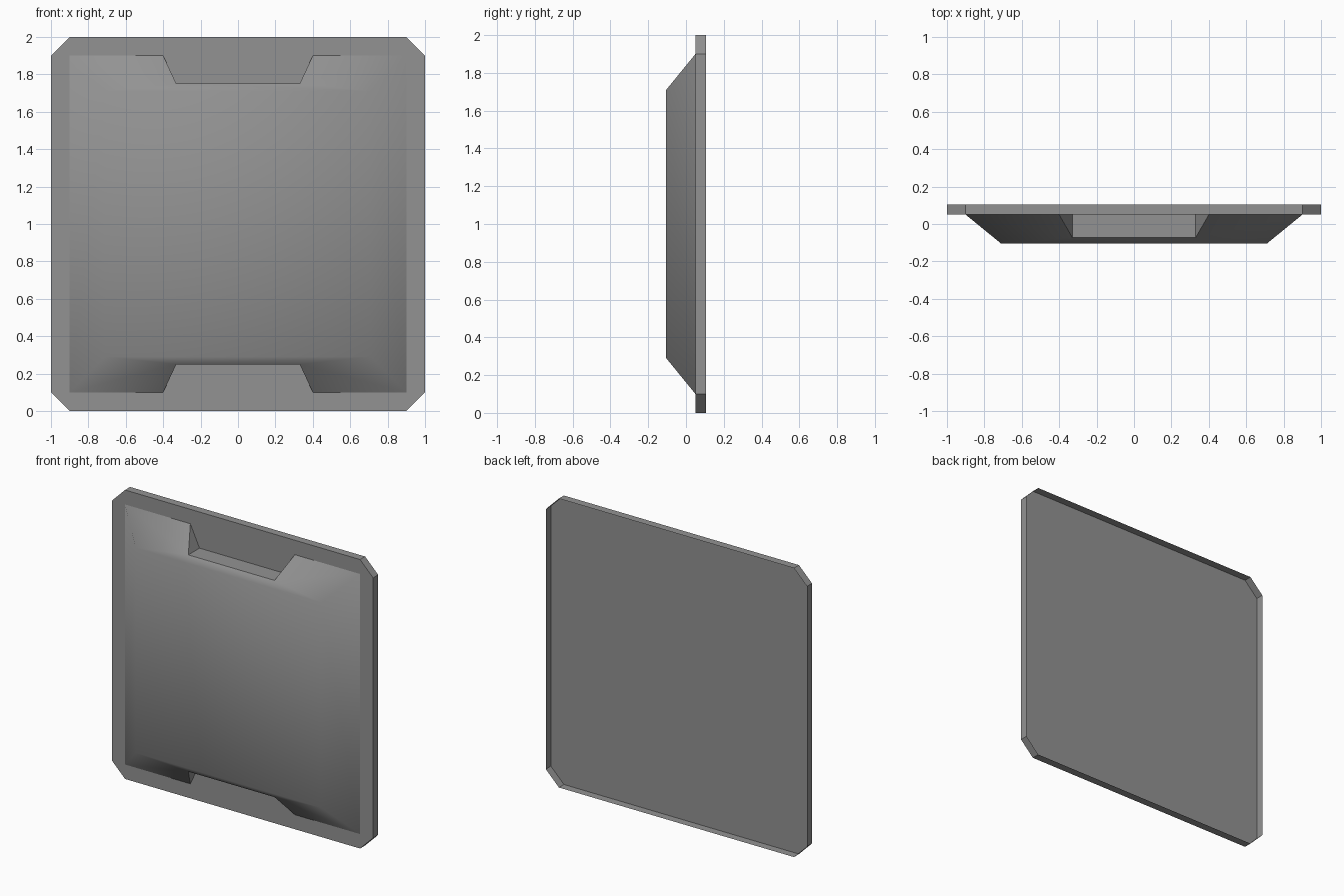
import bpy, bmesh

if "Cube" in bpy.data.objects:
    bpy.data.objects.remove(bpy.data.objects["Cube"])

grey = bpy.data.materials.new("grey_metal")
grey.diffuse_color = (0.29, 0.29, 0.29, 1)
grey.use_nodes = True
grey.node_tree.nodes["Principled BSDF"].inputs["Base Color"].default_value = grey.diffuse_color

BACK, SEAT, FRONT = 0.105, 0.05, -0.105   # y levels: rim back, plate front, panel front


def finish(name, bm):
    mesh = bpy.data.meshes.new(name)
    bm.to_mesh(mesh)
    bm.free()
    mesh.materials.append(grey)
    obj = bpy.data.objects.new(name, mesh)
    bpy.context.collection.objects.link(obj)
    return obj


# Back plate: chamfered square with a rim running back, open behind
bm = bmesh.new()
corners = [(-0.9, 0), (0.9, 0), (1, 0.1), (1, 1.9), (0.9, 2), (-0.9, 2), (-1, 1.9), (-1, 0.1)]
face = bm.faces.new([bm.verts.new((x, SEAT, z)) for x, z in corners])
ext = bmesh.ops.extrude_edge_only(bm, edges=face.edges[:])["geom"]
bmesh.ops.translate(bm, vec=(0, BACK - SEAT, 0),
                    verts=[v for v in ext if isinstance(v, bmesh.types.BMVert)])
bmesh.ops.recalc_face_normals(bm, faces=bm.faces)
face.normal_update()
if face.normal.y > 0:
    bmesh.ops.reverse_faces(bm, faces=bm.faces)
finish("back_plate", bm)

# Raised panel: smooth-shaded frustum with a trapezoid notch at top and bottom
bm = bmesh.new()
OUT, INN, NOTCH = 0.9, 0.71, 0.75


def slope_y(h):
    return SEAT + (FRONT - SEAT) * (OUT - h) / (OUT - INN)


def add(points, smooth=True):
    """Add a face from (x, y, height from centre)."""
    f = bm.faces.new([bm.verts.new((x, y, 1 + h)) for x, y, h in points])
    f.smooth = smooth


ny = slope_y(NOTCH)
add([(-INN, FRONT, -INN), (INN, FRONT, -INN), (INN, FRONT, INN), (-INN, FRONT, INN)])
for s in (-1, 1):
    # side slope
    add([(s * OUT, SEAT, -OUT), (s * OUT, SEAT, OUT), (s * INN, FRONT, INN), (s * INN, FRONT, -INN)])
    # strip under the notch, and the notch wall
    add([(-0.33, ny, s * NOTCH), (0.33, ny, s * NOTCH), (INN, FRONT, s * INN), (-INN, FRONT, s * INN)])
    add([(-0.33, ny, s * NOTCH), (0.33, ny, s * NOTCH), (0.33, SEAT, s * NOTCH), (-0.33, SEAT, s * NOTCH)], False)
    for t in (-1, 1):
        # slope beside the notch, and the notch cheek
        add([(t * OUT, SEAT, s * OUT), (t * 0.4, SEAT, s * OUT), (t * 0.33, ny, s * NOTCH), (t * INN, FRONT, s * INN)])
        add([(t * 0.4, SEAT, s * OUT), (t * 0.33, ny, s * NOTCH), (t * 0.33, SEAT, s * NOTCH)], False)
bmesh.ops.remove_doubles(bm, verts=bm.verts, dist=1e-5)
bmesh.ops.recalc_face_normals(bm, faces=bm.faces)
front = min(bm.faces, key=lambda f: f.calc_center_median().y)
if front.normal.y > 0:
    bmesh.ops.reverse_faces(bm, faces=bm.faces)
# notch edges stay sharp
for e in bm.edges:
    e.smooth = all(f.smooth for f in e.link_faces)
finish("raised_panel", bm)
